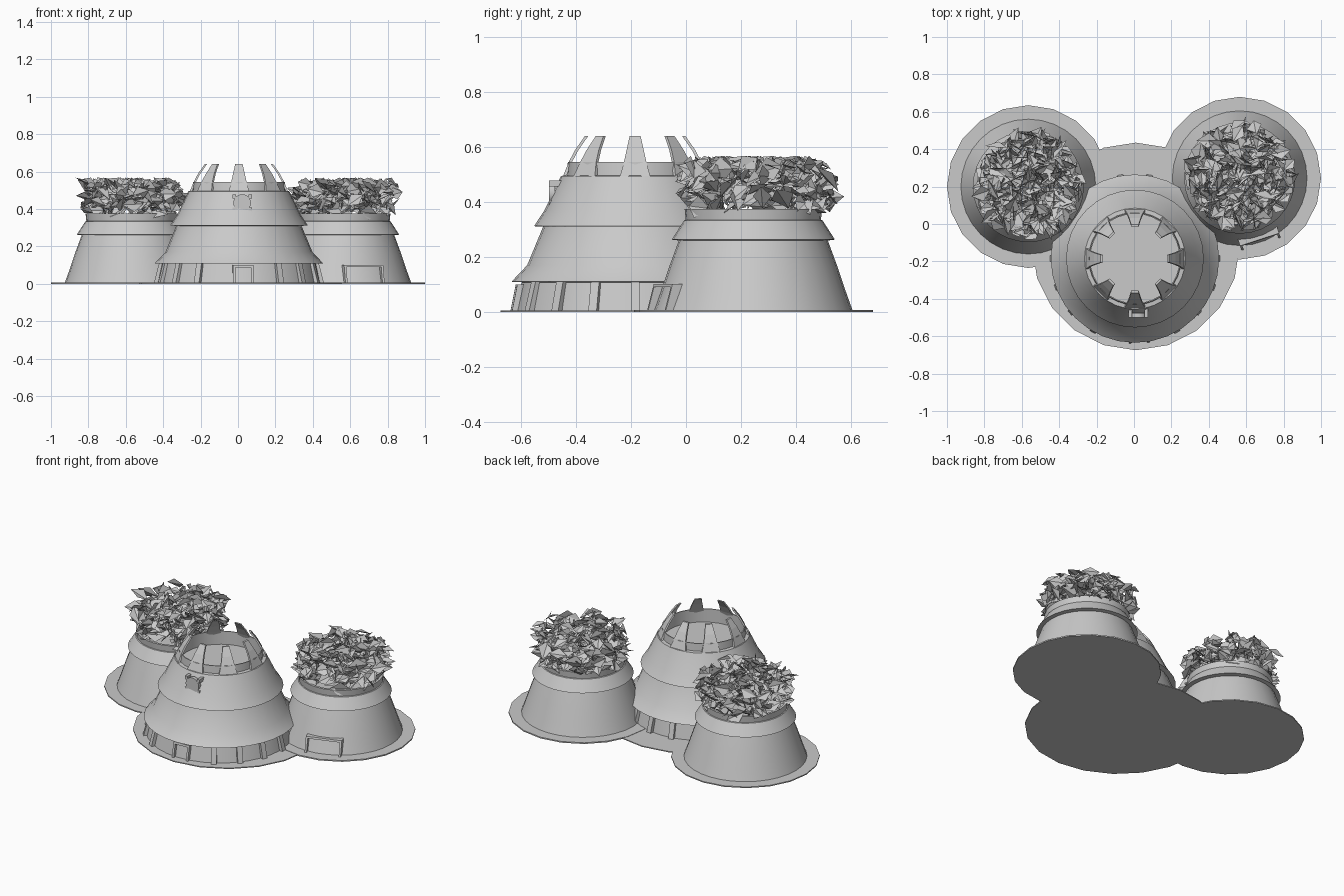
import bpy, bmesh, math, random
from mathutils import Vector, Matrix

if "Cube" in bpy.data.objects:
    bpy.data.objects.remove(bpy.data.objects["Cube"])

random.seed(7)

# the whole model is one plain light grey
GREY = bpy.data.materials.new("light grey")
GREY.diffuse_color = (0.588, 0.588, 0.588, 1)
GREY.use_nodes = True
GREY.node_tree.nodes["Principled BSDF"].inputs["Base Color"].default_value = GREY.diffuse_color


def finish(name, bm, smooth=None, fix=True):
    if fix:
        bmesh.ops.recalc_face_normals(bm, faces=bm.faces)
    me = bpy.data.meshes.new(name)
    bm.to_mesh(me)
    bm.free()
    ob = bpy.data.objects.new(name, me)
    bpy.context.collection.objects.link(ob)
    me.materials.append(GREY)
    if smooth:
        bpy.ops.object.select_all(action='DESELECT')
        ob.select_set(True)
        bpy.context.view_layer.objects.active = ob
        bpy.ops.object.shade_smooth_by_angle(angle=math.radians(smooth))
    return ob


def lathe(name, centre, profile, seg=32):
    """Spin (radius, z) points round a vertical axis; ends are capped."""
    bm = bmesh.new()
    rings = [[bm.verts.new((centre[0] + r * math.cos(2 * math.pi * i / seg),
                            centre[1] + r * math.sin(2 * math.pi * i / seg), z))
              for i in range(seg)] for r, z in profile]
    for a, b in zip(rings, rings[1:]):
        for i in range(seg):
            j = (i + 1) % seg
            bm.faces.new((a[i], a[j], b[j], b[i]))
    bm.faces.new(rings[0][::-1])
    bm.faces.new(rings[-1])
    return finish(name, bm, 25)


def strip(name, centre, angle, sections, thick):
    """Tapered fin: (radius, z, half width) sections facing outward at an angle."""
    bm = bmesh.new()
    c, s = math.cos(angle), math.sin(angle)
    rows = []
    for r, z, w in sections:
        rows.append([bm.verts.new((centre[0] + rr * c - t * s, centre[1] + rr * s + t * c, z))
                     for rr, t in ((r, -w), (r, w), (r - thick, w), (r - thick, -w))])
    for a, b in zip(rows, rows[1:]):
        for i in range(4):
            j = (i + 1) % 4
            bm.faces.new((a[i], a[j], b[j], b[i]))
    bm.faces.new(rows[0])
    bm.faces.new(rows[-1])
    return finish(name, bm)


def doorway(name, centre, angle, r0, r1, width, height, depth, bar):
    """Two posts and a lintel leaning with the wall, from radius r0 to r1."""
    h = width / 2
    for part, off, hw, z0 in (("post_left", -h + bar / 2, bar / 2, 0.003),
                              ("post_right", h - bar / 2, bar / 2, 0.003),
                              ("lintel", 0, h - bar, height - bar)):
        c = (centre[0] - off * math.sin(angle), centre[1] + off * math.cos(angle))
        rz = r0 + (r1 - r0) * z0 / height
        strip(name + "_" + part, c, angle, [(rz, z0, hw), (r1, height, hw)], depth)


MAIN, LEFT, RIGHT = (0.005, -0.185), (-0.565, 0.2), (0.565, 0.245)

# paved base: three overlapping discs
for name, c, r, z in (("base_main", (0.01, -0.12), 0.555, 0.006),
                      ("base_left", LEFT, 0.435, 0.007), ("base_right", RIGHT, 0.435, 0.008)):
    lathe(name, c, [(r, 0), (r, z)], 20)

# main tower: ground floor, two flared skirts, open top with sunken roof
lathe("main_tower", MAIN,
      [(0.435, 0.003), (0.412, 0.108), (0.45, 0.11), (0.393, 0.17), (0.335, 0.31), (0.368, 0.312),
       (0.33, 0.37), (0.27, 0.495), (0.248, 0.497), (0.245, 0.545), (0.239, 0.545), (0.239, 0.46)])

# ribs round the ground floor
for k in range(18):
    off = 10 + 20 * k
    if 20 < off < 340:
        strip("ground_rib", MAIN, math.radians(off - 90),
              [(0.455, 0.003, 0.016), (0.427, 0.111, 0.016)], 0.035)
doorway("main_door", MAIN, math.radians(-87), 0.452, 0.432, 0.11, 0.1, 0.04, 0.013)

# crown of eight curved prongs
for k in range(8):
    strip("crown_prong", MAIN, k * math.pi / 4,
          [(0.264, 0.49, 0.056), (0.242, 0.545, 0.041), (0.218, 0.59, 0.031), (0.183, 0.64, 0.02)],
          0.012)

# round window with four lugs back to the wall
bm = bmesh.new()
spin = Matrix.Rotation(math.pi / 2, 4, 'X')
bmesh.ops.create_cone(bm, cap_ends=True, segments=20, radius1=0.047, radius2=0.047, depth=0.022,
                      matrix=Matrix.Translation((0.022, -0.488, 0.432)) @ spin)
for sx in (-1, 1):
    for sz in (-1, 1):
        m = Matrix.Translation((0.022 + sx * 0.043, -0.474, 0.432 + sz * 0.036))
        bmesh.ops.create_cube(bm, size=1, matrix=m @ Matrix.Diagonal((0.018, 0.05, 0.022, 1)))
finish("round_window", bm, 30)

# planter towers with a flared ring, bowl rim and soil
for side, c in (("left", LEFT), ("right", RIGHT)):
    lathe(side + "_planter_tower", c,
          [(0.362, 0.003), (0.338, 0.07), (0.306, 0.165), (0.271, 0.26), (0.297, 0.263),
           (0.252, 0.333), (0.246, 0.335), (0.25, 0.375), (0.235, 0.375), (0.225, 0.35)])

    # foliage: bent four-sided leaves scattered through a flattened dome
    bm = bmesh.new()
    for i in range(420):
        a = random.uniform(0, 2 * math.pi)
        r = 0.27 * math.sqrt(random.random())
        low = 0.38 if r > 0.2 else 0.42
        p = Vector((c[0] + 0.005 + r * math.cos(a), c[1] + 0.01 + r * math.sin(a),
                    random.uniform(low, 0.54)))
        rot = Matrix.Rotation(random.uniform(0, 6.28), 3, 'Z') @ \
            Matrix.Rotation(random.uniform(-1.5, 1.5), 3, 'X') @ \
            Matrix.Rotation(random.uniform(-1.0, 1.0), 3, 'Y')
        s = random.uniform(0.035, 0.065)
        vs = []
        for q in ((-s, 0, 0), (0, -0.7 * s, 0.2 * s), (s, 0, 0), (0.1 * s, 0.7 * s, 0.25 * s)):
            v = p + rot @ Vector(q)
            v.z = max(0.335, min(v.z, 0.568))
            vs.append(bm.verts.new(v))
        bm.faces.new((vs[0], vs[1], vs[2]))
        bm.faces.new((vs[0], vs[2], vs[3]))
    finish(side + "_foliage", bm, None, False)

# wide doorway on the right planter tower
doorway("side_door", RIGHT, math.radians(-72), 0.372, 0.345, 0.22, 0.102, 0.04, 0.012)
